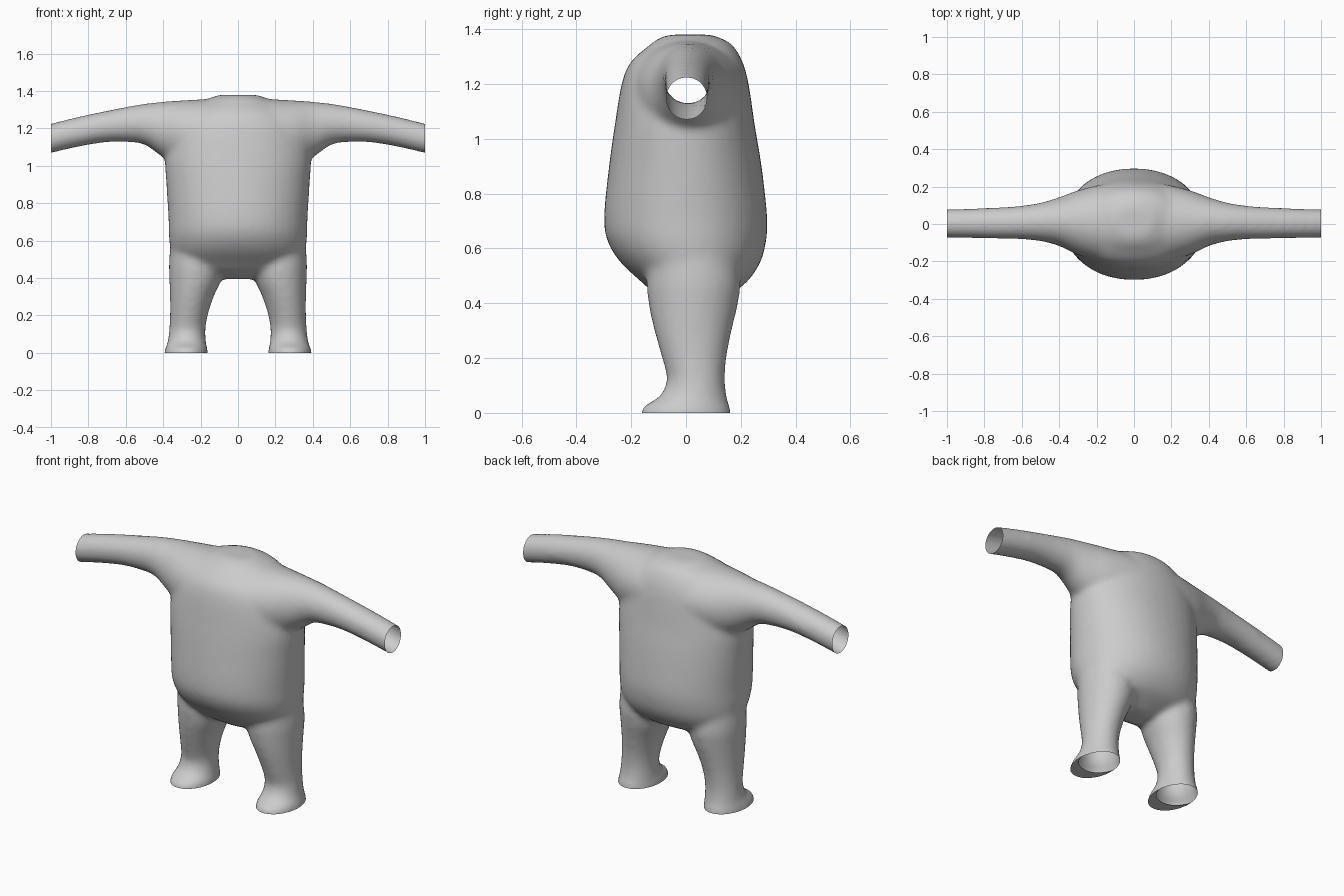
import bpy, bmesh
from math import sin, cos, pi, copysign, hypot, radians
from mathutils import Vector

if "Cube" in bpy.data.objects:
    bpy.data.objects.remove(bpy.data.objects["Cube"])

SIDES = 40


def refine(rows, n=4):
    """Catmull-Rom refinement of a list of section rows."""
    out = []
    for i in range(len(rows) - 1):
        p0, p1 = rows[max(i - 1, 0)], rows[i]
        p2, p3 = rows[i + 1], rows[min(i + 2, len(rows) - 1)]
        for k in range(n):
            t = k / n
            out.append([0.5 * (2 * b + (c - a) * t + (2 * a - 5 * b + 4 * c - d) * t * t
                               + (3 * b - a - 3 * c + d) * t ** 3)
                        for a, b, c, d in zip(p0, p1, p2, p3)])
    return out + [list(rows[-1])]


def loft(bm, rows, place, power=2.0):
    """Closed loft; each row is (station, a_min, a_max, b_min, b_max)."""
    rings = []
    for t, a0, a1, b0, b1 in rows:
        ring = []
        for k in range(SIDES):
            c, s = cos(2 * pi * k / SIDES), sin(2 * pi * k / SIDES)
            c, s = (copysign(abs(v) ** (2 / power), v) for v in (c, s))
            a = (a0 + a1) / 2 + (a1 - a0) / 2 * c
            b = (b0 + b1) / 2 + (b1 - b0) / 2 * s
            ring.append(bm.verts.new(place(t, a, b)))
        rings.append(ring)
    for r, q in zip(rings, rings[1:]):
        for k in range(SIDES):
            j = (k + 1) % SIDES
            bm.faces.new((r[k], r[j], q[j], q[k]))
    bm.faces.new(rings[0])
    bm.faces.new(rings[-1])


bm = bmesh.new()

# Torso: z, half width, front y, back y
torso = [(0.395, 0.10, -0.05, 0.08), (0.44, 0.27, -0.12, 0.17), (0.48, 0.33, -0.165, 0.225),
         (0.55, 0.36, -0.24, 0.272), (0.63, 0.37, -0.288, 0.293), (0.72, 0.372, -0.299, 0.296),
         (0.90, 0.383, -0.281, 0.276), (1.05, 0.39, -0.26, 0.251), (1.20, 0.36, -0.235, 0.229),
         (1.28, 0.30, -0.202, 0.207), (1.34, 0.21, -0.135, 0.172), (1.366, 0.14, -0.10, 0.13),
         (1.38, 0.10, -0.06, 0.09)]
loft(bm, refine([(z, -w, w, f, b) for z, w, f, b in torso]),
     lambda t, a, b: (a, b, t), 2.1)

# Arms and shoulders, one sweep through the chest: x, front y, back y, bottom z, top z
arm = [(0.0, -0.215, 0.225, 1.0, 1.362), (0.15, -0.205, 0.215, 1.0, 1.358),
       (0.30, -0.165, 0.18, 1.0, 1.35), (0.40, -0.118, 0.143, 1.045, 1.343),
       (0.50, -0.092, 0.114, 1.113, 1.332), (0.60, -0.082, 0.098, 1.127, 1.315),
       (0.72, -0.079, 0.089, 1.124, 1.291), (0.86, -0.076, 0.083, 1.10, 1.261),
       (1.0, -0.074, 0.079, 1.068, 1.226), (1.1, -0.073, 0.077, 1.045, 1.198)]
sweep = [(-r[0],) + r[1:] for r in arm[:0:-1]] + arm
loft(bm, refine(sweep), lambda t, a, b: (t, a, b))

# Legs with feet: z, inner x, outer x, front y, back y
leg = [(-0.07, 0.160, 0.394, -0.166, 0.166), (0.008, 0.161, 0.393, -0.165, 0.165),
       (0.03, 0.166, 0.386, -0.147, 0.157), (0.06, 0.171, 0.376, -0.097, 0.149),
       (0.12, 0.174, 0.368, -0.070, 0.142), (0.20, 0.162, 0.364, -0.088, 0.148),
       (0.30, 0.130, 0.364, -0.116, 0.167), (0.40, 0.087, 0.367, -0.137, 0.190),
       (0.50, 0.082, 0.368, -0.142, 0.196), (0.75, 0.12, 0.345, -0.12, 0.15)]
for side in (1, -1):
    loft(bm, refine(leg), lambda t, a, b: (side * a, b, t))

bmesh.ops.recalc_face_normals(bm, faces=bm.faces)
mesh = bpy.data.meshes.new("body")
bm.to_mesh(mesh)
bm.free()
body = bpy.data.objects.new("body", mesh)
bpy.context.collection.objects.link(body)
bpy.context.view_layer.objects.active = body
body.select_set(True)

# Fuse the parts into one skin and soften the joins
fuse = body.modifiers.new("fuse", 'REMESH')
fuse.mode = 'VOXEL'
fuse.voxel_size = 0.014
soften = body.modifiers.new("soften", 'SMOOTH')
soften.factor = 0.5
soften.iterations = 14
for name in ("fuse", "soften"):
    bpy.ops.object.modifier_apply(modifier=name)

# Cut the wrists and ankles open
bm = bmesh.new()
bm.from_mesh(body.data)
for co, no in (((1, 0, 0), (1, 0, 0)), ((-1, 0, 0), (-1, 0, 0)), ((0, 0, 0), (0, 0, -1))):
    bmesh.ops.bisect_plane(bm, geom=bm.verts[:] + bm.edges[:] + bm.faces[:],
                           plane_co=co, plane_no=no, clear_outer=True)

# Sole under each toe, leaving an oval opening below the ankle
rim = [e for e in bm.edges if e.is_boundary and all(abs(v.co.z) < 1e-4 for v in e.verts)]
new = bmesh.ops.extrude_edge_only(bm, edges=rim)["geom"]
for v in (g for g in new if isinstance(g, bmesh.types.BMVert)):
    centre = Vector((copysign(0.277, v.co.x), 0.045, v.co.z))
    d = v.co - centre
    r = hypot(d.x / 0.116, d.y / 0.122)
    if r > 1:
        v.co = centre + d / r
bmesh.ops.remove_doubles(bm, verts=bm.verts, dist=0.0003)
bm.to_mesh(body.data)
bm.free()
bpy.ops.object.shade_smooth_by_angle(angle=radians(50))
